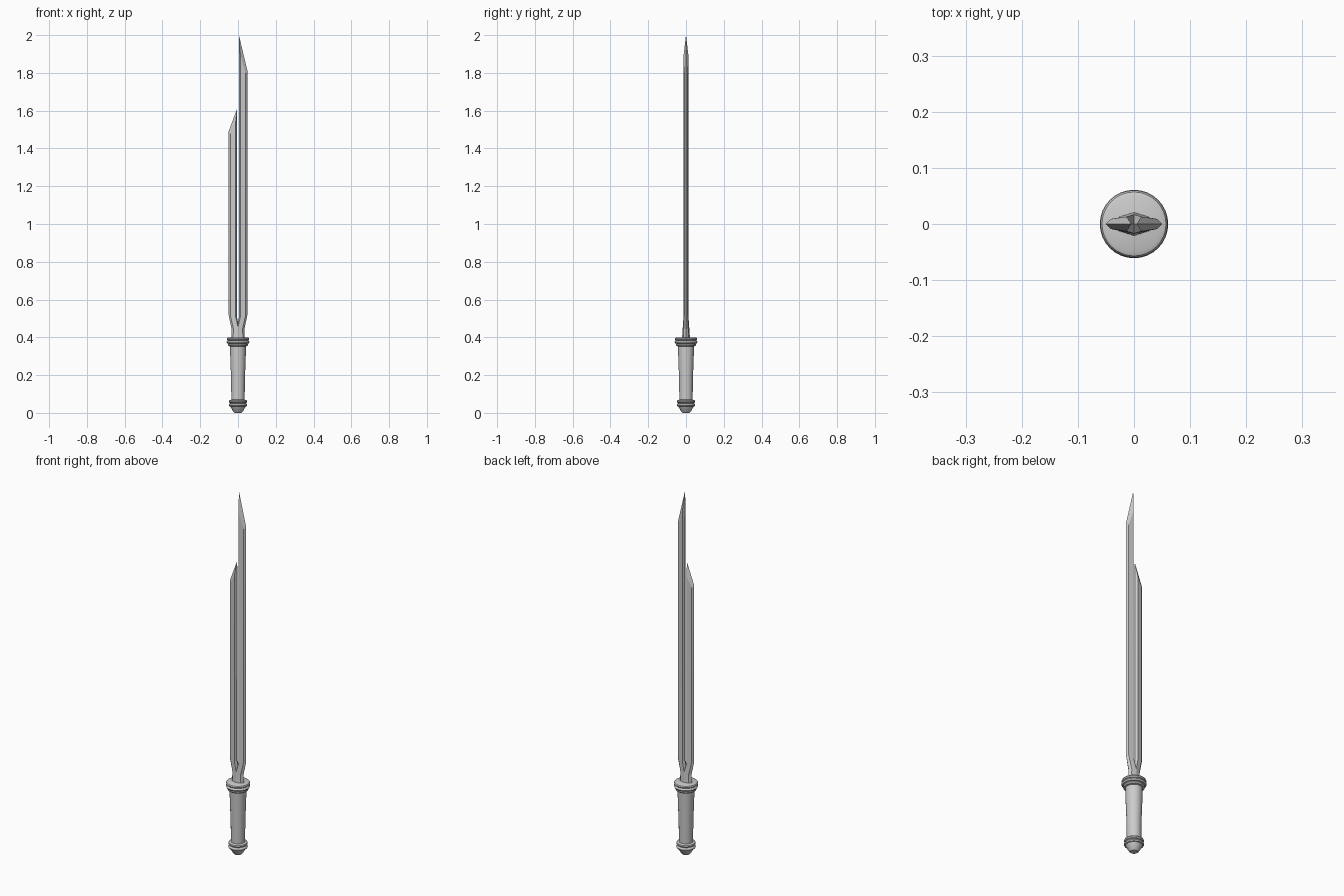
import bpy, bmesh, math

if "Cube" in bpy.data.objects:
    bpy.data.objects.remove(bpy.data.objects["Cube"])


def add_object(name, bm, angle):
    bmesh.ops.recalc_face_normals(bm, faces=bm.faces)
    me = bpy.data.meshes.new(name)
    bm.to_mesh(me)
    bm.free()
    ob = bpy.data.objects.new(name, me)
    bpy.context.collection.objects.link(ob)
    bpy.ops.object.select_all(action='DESELECT')
    ob.select_set(True)
    bpy.context.view_layer.objects.active = ob
    bpy.ops.object.shade_smooth_by_angle(angle=math.radians(angle))
    return ob


def lathe(name, profile, sides=32):
    """Closed solid of revolution from (radius, z) points."""
    bm = bmesh.new()
    rings = []
    for r, z in profile:
        rings.append([bm.verts.new((r * math.cos(2 * math.pi * i / sides),
                                    r * math.sin(2 * math.pi * i / sides), z))
                      for i in range(sides)])
    for a, b in zip(rings, rings[1:]):
        for i in range(sides):
            j = (i + 1) % sides
            bm.faces.new((a[i], a[j], b[j], b[i]))
    bm.faces.new(rings[0][::-1])
    bm.faces.new(rings[-1])
    return add_object(name, bm, 30)


def prong(bm, side, stations):
    """Loft six-sided sections; each is edge, outer ridge, inner ridge, inner edge."""
    rings = []
    for edge, outer, inner, core in stations:
        (ox, oy, oz), (ix, iy, iz) = outer, inner
        pts = [(edge[0], 0, edge[1]), (ox, oy, oz), (ix, iy, iz),
               (core[0], 0, core[1]), (ix, -iy, iz), (ox, -oy, oz)]
        rings.append([bm.verts.new((side * x, y, z)) for x, y, z in pts])
    for a, b in zip(rings, rings[1:]):
        for i in range(6):
            j = (i + 1) % 6
            quad = (a[i], a[j], b[j], b[i])
            if any(abs(v.co.x) > 1e-5 for v in quad):
                bm.faces.new(quad)
    # bevelled slanted tip
    t = rings[-1]
    bm.faces.new((t[0], t[1], t[2], t[3]))
    bm.faces.new((t[3], t[4], t[5], t[0]))


# Hilt parts
lathe("pommel", [(0.018, 0), (0.025, 0.006), (0.041, 0.034), (0.046, 0.036),
                 (0.049, 0.042), (0.046, 0.048), (0.041, 0.051), (0.046, 0.054),
                 (0.048, 0.060), (0.046, 0.066), (0.036, 0.070)])
lathe("grip", [(0.035, 0.066), (0.037, 0.19), (0.041, 0.30), (0.042, 0.36)])
lathe("guard", [(0.042, 0.352), (0.050, 0.354), (0.053, 0.360), (0.051, 0.366),
                (0.057, 0.368), (0.061, 0.375), (0.057, 0.381), (0.052, 0.383),
                (0.057, 0.385), (0.060, 0.391), (0.057, 0.397), (0.050, 0.400)])

# Forked blade
bm = bmesh.new()
for side, shoulder, tip, drop in ((1, 1.81, 2.0, 0.11), (-1, 1.49, 1.61, 0.075)):
    prong(bm, side, [
        ((0.036, 0.395), (0.026, 0.013, 0.395), (0, 0.021, 0.395), (0, 0.395)),
        ((0.034, 0.445), (0.024, 0.012, 0.445), (0, 0.017, 0.455), (0, 0.48)),
        ((0.050, 0.52), (0.041, 0.009, 0.52), (0.013, 0.013, 0.51), (0.006, 0.51)),
        ((0.050, shoulder), (0.041, 0.009, shoulder - 0.01),
         (0.013, 0.013, tip - drop), (0.005, tip))])
bmesh.ops.remove_doubles(bm, verts=bm.verts, dist=1e-5)
add_object("forked_blade", bm, 10)
